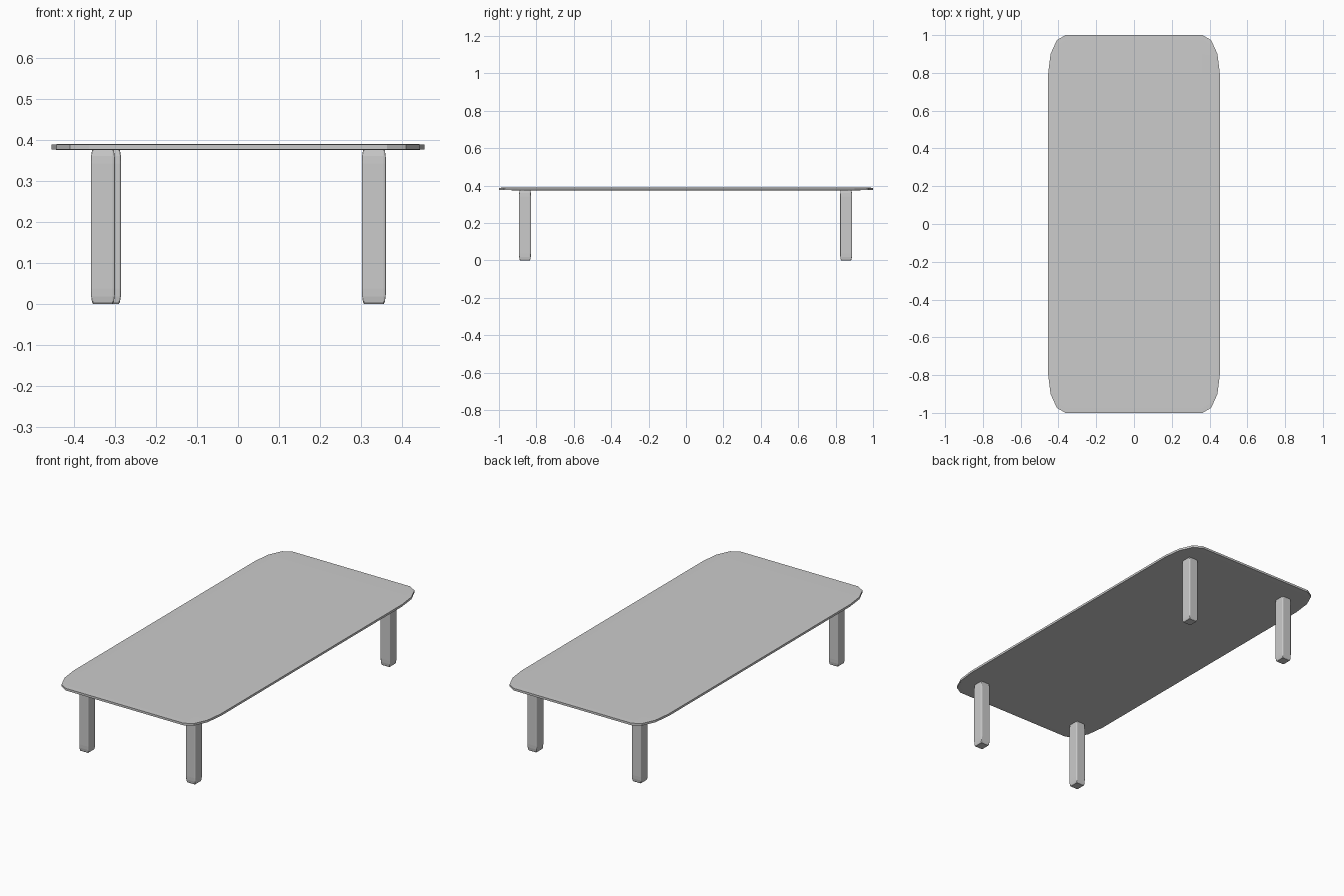
import bpy
import bmesh
from mathutils import Matrix

if "Cube" in bpy.data.objects:
    bpy.data.objects.remove(bpy.data.objects["Cube"])


def soft_block(name, center, size, bevel, segments):
    """Cube rounded before stretching, so the bevel follows the proportions."""
    bm = bmesh.new()
    bmesh.ops.create_cube(bm, size=1.0)
    bmesh.ops.bevel(bm, geom=bm.edges[:], offset=bevel, segments=segments,
                    profile=0.5, affect='EDGES')
    bm.transform(Matrix.Translation(center) @ Matrix.Diagonal((*size, 1.0)))
    for f in bm.faces:
        f.smooth = False
    bm.normal_update()
    mesh = bpy.data.meshes.new(name)
    bm.to_mesh(mesh)
    bm.free()
    obj = bpy.data.objects.new(name, mesh)
    bpy.context.collection.objects.link(obj)
    return obj


# thin rounded tabletop
soft_block("tabletop", (0, 0, 0.3825), (0.908, 2.0, 0.015), 0.1, 3)

# four legs; the back left one sits slightly further in
legs = {
    "front_left_leg": (-0.329, -0.861),
    "front_right_leg": (0.331, -0.861),
    "back_left_leg": (-0.314, 0.856),
    "back_right_leg": (0.331, 0.856),
}
for name, (x, y) in legs.items():
    soft_block(name, (x, y, 0.19), (0.059, 0.064, 0.38), 0.1, 3)
